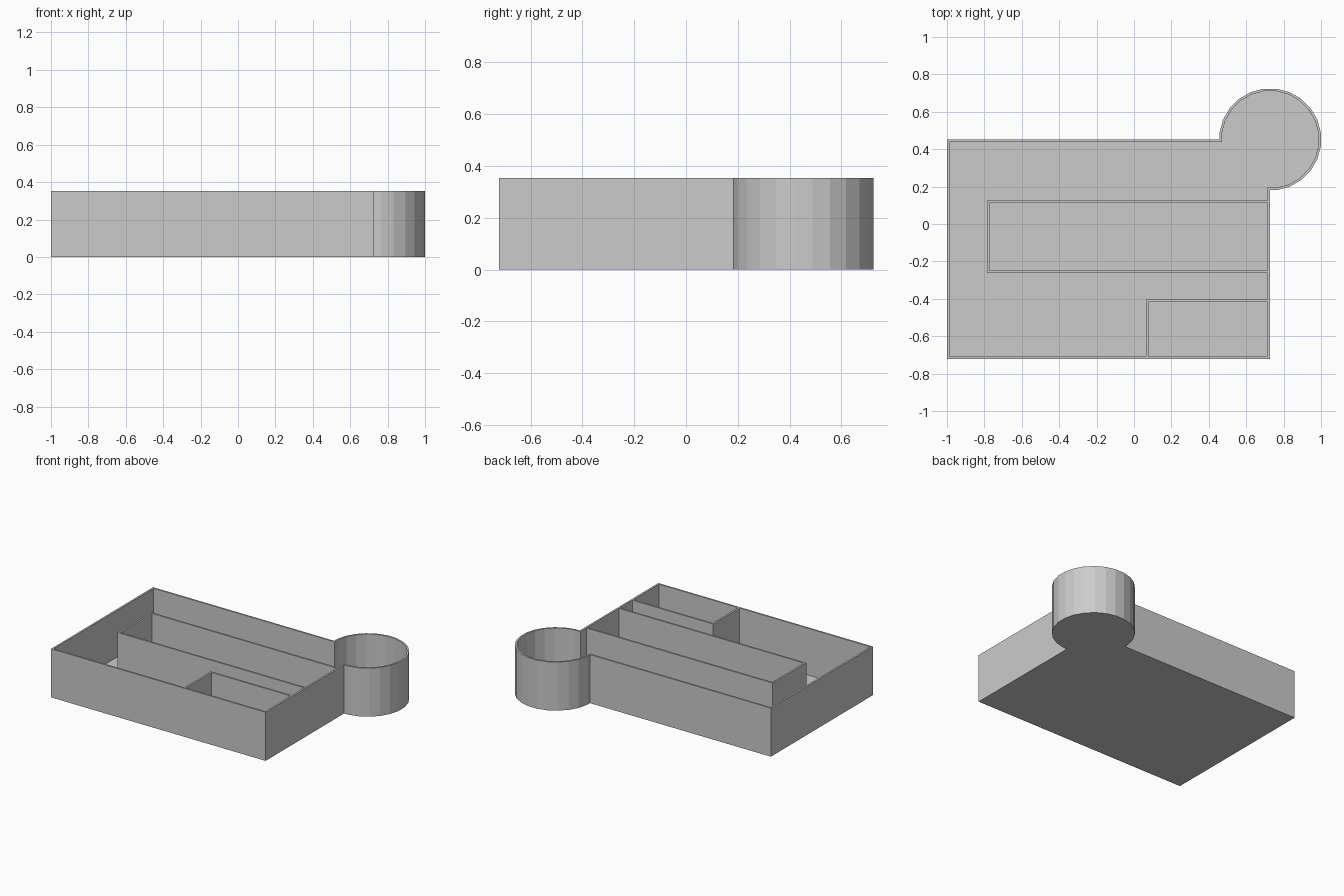
import bpy, bmesh, math

if "Cube" in bpy.data.objects:
    bpy.data.objects.remove(bpy.data.objects["Cube"])

X0, X1, Y0, Y1 = -1.0, 0.728, -0.722, 0.452   # tray footprint
H, W, FLOOR = 0.353, 0.013, 0.013             # height, wall, floor
SIDES, R = 24, 0.271                          # round cup at the back right corner


def outline(inset):
    """Tray outline merged with the round cup, inset by a distance."""
    a = R - inset
    r = a / math.cos(math.pi / SIDES)
    step = 2 * math.pi / SIDES
    pts = [(X0 + inset, Y0 + inset), (X1 - inset, Y0 + inset), (X1 - inset, Y1 - a)]
    for k in range(SIDES * 3 // 4):
        t = -math.pi / 2 + (k + 0.5) * step
        pts.append((X1 + r * math.cos(t), Y1 + r * math.sin(t)))
    return pts + [(X1 - a, Y1 - inset), (X0 + inset, Y1 - inset)]


def finish(name, bm):
    bmesh.ops.recalc_face_normals(bm, faces=bm.faces)
    mesh = bpy.data.meshes.new(name)
    bm.to_mesh(mesh)
    bm.free()
    bpy.context.collection.objects.link(bpy.data.objects.new(name, mesh))


def wall(name, x0, x1, y0, y1):
    """Upright divider standing on the tray floor."""
    bm = bmesh.new()
    bmesh.ops.create_cube(bm, size=1)
    for v in bm.verts:
        v.co = (x1 if v.co.x > 0 else x0, y1 if v.co.y > 0 else y0,
                H if v.co.z > 0 else FLOOR)
    finish(name, bm)


# Tray shell: outer wall, rim, inner wall, floor and underside
bm = bmesh.new()
outer, inner = outline(0), outline(W)
rings = [[bm.verts.new((x, y, z)) for x, y in pts]
         for pts, z in ((outer, 0), (outer, H), (inner, H), (inner, FLOOR))]
n = len(outer)
for a, b in zip(rings, rings[1:]):
    for i in range(n):
        j = (i + 1) % n
        bm.faces.new((a[i], a[j], b[j], b[i]))
bm.faces.new(rings[0][::-1])
bm.faces.new(rings[3])
finish("tray_shell", bm)

# Long middle compartment
XR = X1 - W
wall("long_divider_back", -0.785, XR, 0.112, 0.125)
wall("long_divider_front", -0.785, XR, -0.262, -0.249)
wall("long_divider_end", -0.785, -0.772, -0.249, 0.112)

# Small front right compartment
wall("small_divider_back", 0.065, XR, -0.417, -0.404)
wall("small_divider_end", 0.065, 0.078, Y0 + W, -0.417)
